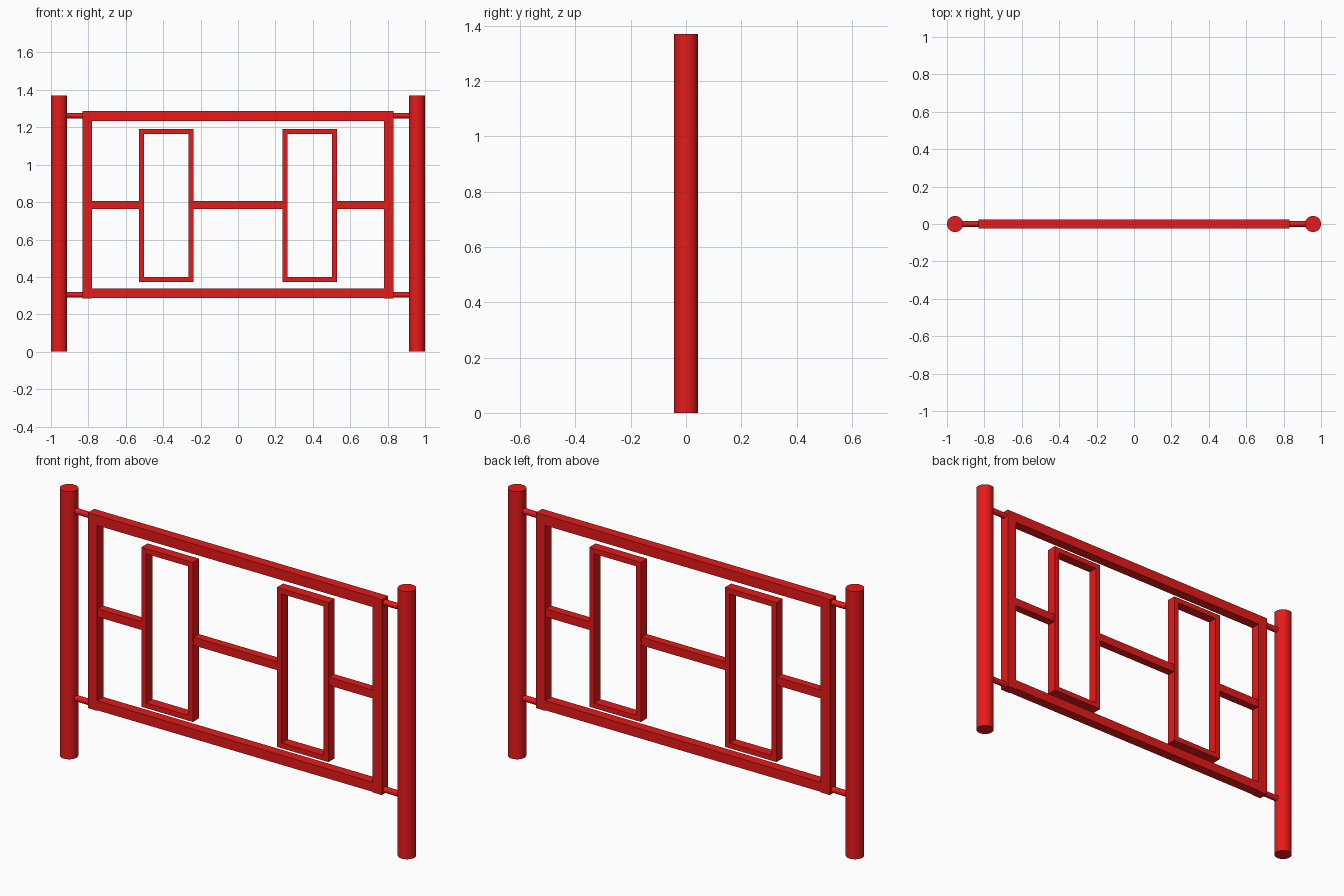
import bpy, math

if "Cube" in bpy.data.objects:
    bpy.data.objects.remove(bpy.data.objects["Cube"])

red = bpy.data.materials.new("red_paint")
red.diffuse_color = (0.8, 0.01, 0.01, 1)
red.use_nodes = True
red.node_tree.nodes["Principled BSDF"].inputs["Base Color"].default_value = red.diffuse_color


def finish(name):
    ob = bpy.context.object
    ob.name = name
    ob.data.materials.append(red)
    return ob


def bar(name, x0, x1, z0, z1, depth):
    bpy.ops.mesh.primitive_cube_add(size=1, location=((x0 + x1) / 2, 0, (z0 + z1) / 2))
    bpy.context.object.scale = (x1 - x0, depth, z1 - z0)
    bpy.ops.object.transform_apply(location=False, rotation=False)
    return finish(name)


def rod(name, r, length, loc, rot=(0, 0, 0), sides=32):
    bpy.ops.mesh.primitive_cylinder_add(vertices=sides, radius=r, depth=length,
                                        location=loc, rotation=rot)
    ob = finish(name)
    bpy.ops.object.shade_smooth_by_angle(angle=math.radians(35))
    return ob


H = 1.37          # post height
R = 0.043         # post radius
FX = 0.832        # outer half width of the frame
T = 0.052         # frame bar thickness
D = 0.05          # frame depth
Z0, Z1 = 0.285, 1.286

for side, s in (("left", -1), ("right", 1)):
    # Round post
    rod(f"post_{side}", R, H, (s * (1 - R), 0, H / 2))
    # Rods joining post and frame
    for level, z in (("lower", 0.304), ("upper", 1.262)):
        rod(f"connector_{level}_{side}", 0.015, 0.12, (s * 0.88, 0, z),
            (0, math.pi / 2, 0), 16)
    # Upright of the main frame
    a, b = sorted((s * FX, s * (FX - T)))
    bar(f"frame_upright_{side}", a, b, Z0, Z1, D)
    # Inner rectangle
    a, b = sorted((s * 0.238, s * 0.53))
    t, lo, hi = 0.027, 0.373, 1.19
    bar(f"panel_inner_stile_{side}", a, a + t, lo, hi, D)
    bar(f"panel_outer_stile_{side}", b - t, b, lo, hi, D)
    bar(f"panel_bottom_{side}", a + t, b - t, lo, lo + t, D)
    bar(f"panel_top_{side}", a + t, b - t, hi - t, hi, D)
    # Outer piece of the middle rail
    a, b = sorted((s * 0.53, s * (FX - T)))
    bar(f"middle_rail_{side}", a, b, 0.764, 0.806, 0.042)

# Long rails
bar("frame_bottom_rail", -FX + T, FX - T, Z0 + 0.003, Z0 + T, D)
bar("frame_top_rail", -FX + T, FX - T, Z1 - T, Z1, D)
bar("middle_rail_centre", -0.238, 0.238, 0.764, 0.806, 0.042)
